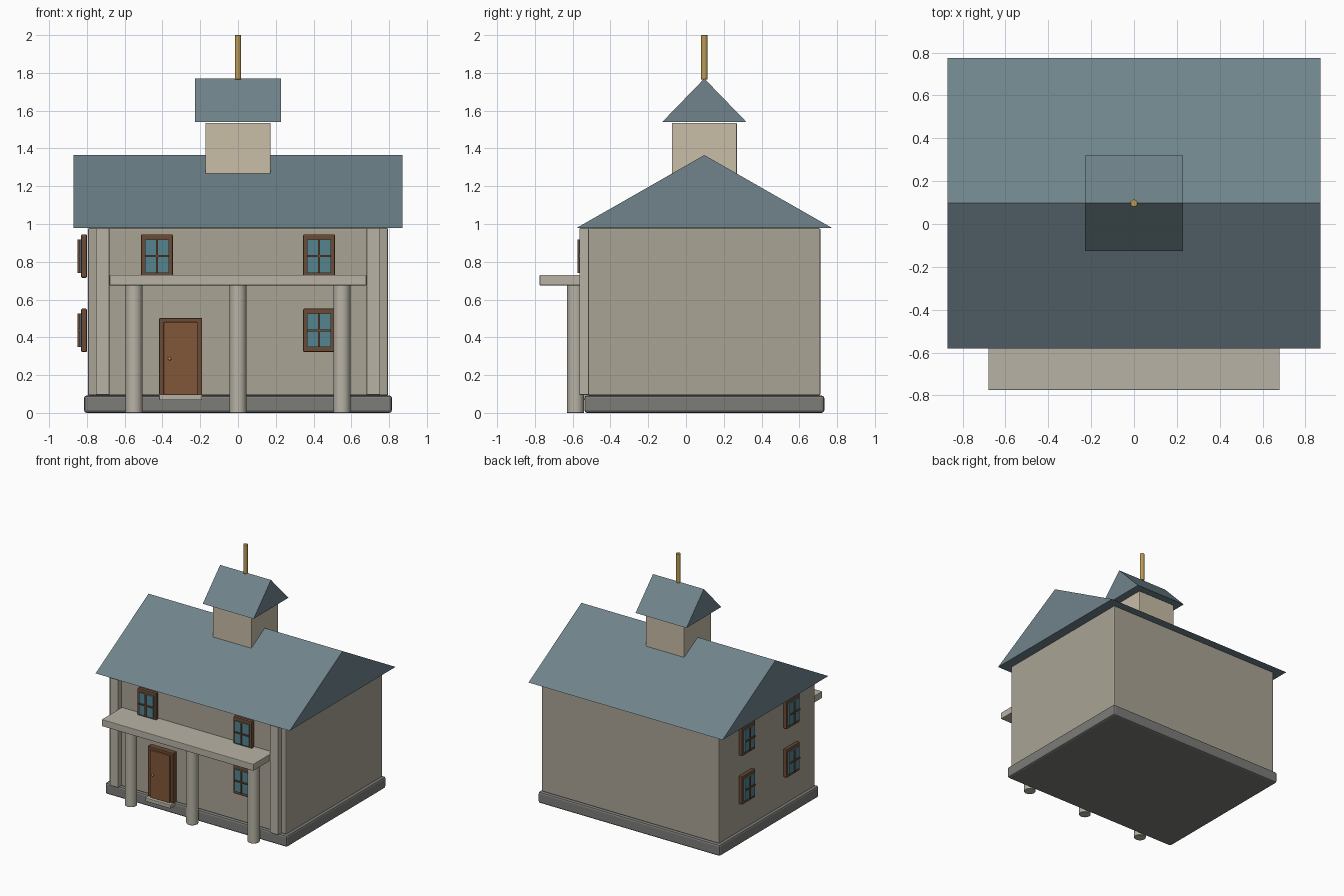
import bpy, math
from mathutils import Vector, Matrix

if "Cube" in bpy.data.objects:
    bpy.data.objects.remove(bpy.data.objects["Cube"])

CY = 0.097  # house centre line in y


def mat(name, r, g, b):
    m = bpy.data.materials.new(name)
    m.diffuse_color = (r, g, b, 1)
    m.use_nodes = True
    m.node_tree.nodes["Principled BSDF"].inputs["Base Color"].default_value = m.diffuse_color
    return m


WALL = mat("wall", 0.40, 0.37, 0.30)
TRIM = mat("trim", 0.48, 0.45, 0.38)
STONE = mat("stone", 0.20, 0.20, 0.19)
ROOF = mat("slate", 0.16, 0.23, 0.26)
CREAM = mat("cream", 0.58, 0.51, 0.39)
BRASS = mat("brass", 0.50, 0.33, 0.09)
DOOR = mat("door_wood", 0.22, 0.095, 0.04)
FRAME = mat("frame_wood", 0.15, 0.07, 0.035)
GLASS = mat("glass", 0.09, 0.23, 0.28)


def finish(o, m, bevel):
    o.data.materials.append(m)
    if bevel:
        b = o.modifiers.new("bevel", 'BEVEL')
        b.width, b.segments, b.limit_method = bevel, 2, 'ANGLE'
    return o


def mesh(name, verts, faces, m, bevel=0):
    me = bpy.data.meshes.new(name)
    me.from_pydata(verts, [], faces)
    o = bpy.data.objects.new(name, me)
    bpy.context.collection.objects.link(o)
    return finish(o, m, bevel)


def box(name, x, y, z, m, bevel=0.004, xf=Matrix()):
    """Box from (min, max) ranges, optionally transformed."""
    v = [xf @ Vector((a, b, c)) for a in x for b in y for c in z]
    f = [(0, 1, 3, 2), (4, 6, 7, 5), (0, 4, 5, 1),
         (2, 3, 7, 6), (0, 2, 6, 4), (1, 5, 7, 3)]
    return mesh(name, v, f, m, bevel)


def gable(name, hx, hy, z0, z1):
    """Solid gable roof with its ridge along x."""
    v = [(x, y, z) for x in (-hx, hx)
         for y, z in ((CY - hy, z0), (CY + hy, z0), (CY, z1))]
    f = [(0, 2, 1), (3, 4, 5), (0, 1, 4, 3), (1, 2, 5, 4), (2, 0, 3, 5)]
    return mesh(name, v, f, ROOF)


def rod(name, x, y, z0, z1, r, m, sides=24):
    bpy.ops.mesh.primitive_cylinder_add(vertices=sides, radius=r, depth=z1 - z0,
                                        location=(x, y, (z0 + z1) / 2))
    o = bpy.context.object
    o.name = name
    bpy.ops.object.shade_smooth_by_angle(angle=math.radians(35))
    return finish(o, m, 0.003)


def window(name, loc, turn=0):
    """Window built facing -y; loc is the wall point at its centre."""
    xf = Matrix.Translation(loc) @ Matrix.Rotation(turn, 4, 'Z')
    box(name + "_frame", (-0.084, 0.084), (-0.038, -0.008), (-0.115, 0.115),
        FRAME, 0.006, xf)
    box(name + "_glass", (-0.064, 0.064), (-0.048, -0.03), (-0.089, 0.089),
        GLASS, 0, xf)
    box(name + "_upright_bar", (-0.005, 0.005), (-0.057, -0.04), (-0.089, 0.089),
        FRAME, 0, xf)
    box(name + "_cross_bar", (-0.064, 0.064), (-0.057, -0.04), (-0.005, 0.005),
        FRAME, 0, xf)


# Body
box("foundation", (-0.815, 0.815), (CY - 0.635, CY + 0.635), (0, 0.092), STONE, 0.014)
box("walls", (-0.795, 0.795), (CY - 0.615, CY + 0.615), (0.092, 0.978), WALL, 0.008)
gable("main_roof", 0.87, 0.678, 0.978, 1.365)

# Roof tower and its spire
box("tower", (-0.172, 0.172), (CY - 0.172, CY + 0.172), (1.22, 1.535), CREAM)
gable("tower_roof", 0.228, 0.223, 1.54, 1.77)
rod("spire", 0, CY, 1.765, 2.0, 0.017, BRASS, 16)

# Corner pilasters
for side in (-1, 1):
    cx = side * 0.717
    box("pilaster", (cx - 0.036, cx + 0.036), (-0.565, -0.51), (0.095, 0.978), TRIM)

# Porch
box("porch_roof", (-0.68, 0.68), (-0.775, -0.515), (0.675, 0.73), TRIM)
for x in (-0.55, 0, 0.55):
    rod("porch_column", x, -0.585, 0, 0.68, 0.045, TRIM)

# Door
box("door_frame", (-0.417, -0.19), (-0.558, -0.51), (0.095, 0.502), FRAME)
box("door_panel", (-0.394, -0.214), (-0.57, -0.55), (0.097, 0.48), DOOR)
box("door_step", (-0.417, -0.19), (-0.595, -0.51), (0.068, 0.098), TRIM)
bpy.ops.mesh.primitive_uv_sphere_add(segments=12, ring_count=8, radius=0.009,
                                     location=(-0.362, -0.576, 0.287))
knob = bpy.context.object
knob.name = "door_knob"
bpy.ops.object.shade_smooth()
finish(knob, BRASS, 0)

# Front windows (the door takes the lower left place)
for x, z in ((-0.429, 0.83), (0.429, 0.83), (0.429, 0.437)):
    window("front_window", (x, -0.518, z))

# Left side windows
for y in (CY - 0.285, CY + 0.285):
    for z in (0.437, 0.83):
        window("side_window", (-0.792, y, z), -math.pi / 2)
